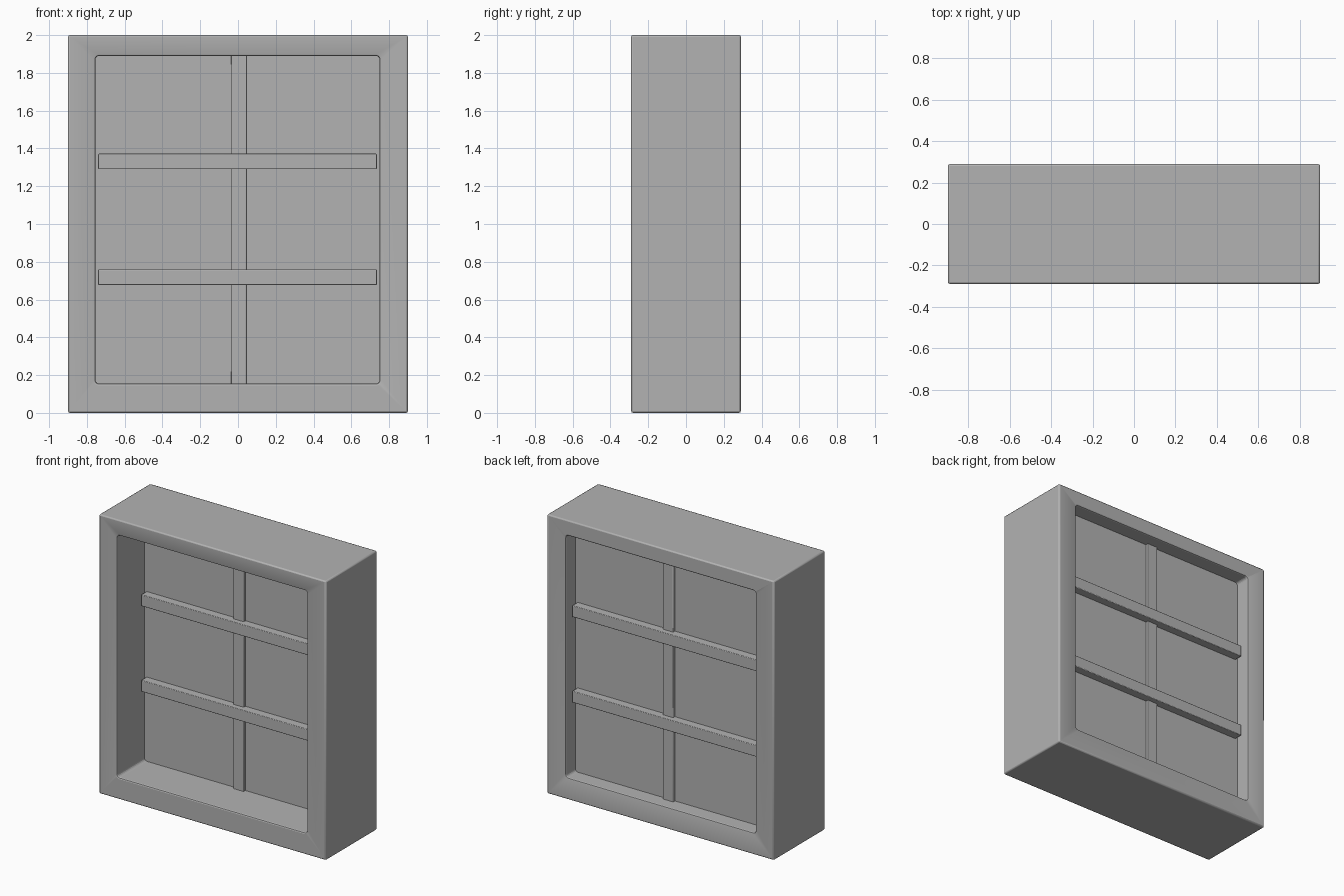
import bpy
import bmesh

if "Cube" in bpy.data.objects:
    bpy.data.objects.remove(bpy.data.objects["Cube"], do_unlink=True)

GREY = (0.45, 0.45, 0.45, 1)
grey = bpy.data.materials.new("plain grey")
grey.use_nodes = True
grey.diffuse_color = GREY
grey.node_tree.nodes["Principled BSDF"].inputs["Base Color"].default_value = GREY


def box(name, x, y, z):
    """Box from (min, max) ranges along each axis."""
    bm = bmesh.new()
    bmesh.ops.create_cube(bm, size=1)
    for v in bm.verts:
        v.co = [r[0] if c < 0 else r[1] for c, r in zip(v.co, (x, y, z))]
    mesh = bpy.data.meshes.new(name)
    bm.to_mesh(mesh)
    bm.free()
    mesh.materials.append(grey)
    obj = bpy.data.objects.new(name, mesh)
    bpy.context.collection.objects.link(obj)
    return obj


def soften(obj, width, segments=2):
    bevel = obj.modifiers.new("soft edges", "BEVEL")
    bevel.width = width
    bevel.segments = segments
    bevel.limit_method = "ANGLE"
    bpy.ops.object.select_all(action="DESELECT")
    obj.select_set(True)
    bpy.context.view_layer.objects.active = obj
    bpy.ops.object.shade_smooth_by_angle()


OPEN_X, OPEN_Z = (-0.755, 0.75), (0.155, 1.89)

# Opening cutter with rounded corners along its depth
cutter = box("opening_cutter", OPEN_X, (-0.5, 0.5), OPEN_Z)
bm = bmesh.new()
bm.from_mesh(cutter.data)
depth_edges = [e for e in bm.edges
               if abs(e.verts[0].co.y - e.verts[1].co.y) > 0.5]
bmesh.ops.bevel(bm, geom=depth_edges, offset=0.02, segments=4,
                profile=0.5, affect="EDGES")
bm.to_mesh(cutter.data)
bm.free()
cutter.hide_render = True
cutter.hide_set(True)

# Deep outer frame
frame = box("frame", (-0.9, 0.9), (-0.29, 0.29), (0, 2))
cut = frame.modifiers.new("opening", "BOOLEAN")
cut.operation = "DIFFERENCE"
cut.solver = "EXACT"
cut.object = cutter
soften(frame, 0.01)

# Pane set towards the back, reaching into the frame
box("pane", (-0.77, 0.765), (0.02, 0.18), (0.14, 1.905))

# Upright and crossbars pass through the pane
soften(box("upright_bar", (-0.038, 0.045), (0.0, 0.2), (0.145, 1.9)), 0.004)
for name, z in (("lower_crossbar", 0.677), ("upper_crossbar", 1.29)):
    soften(box(name, (-0.74, 0.735), (-0.04, 0.24), (z, z + 0.082)), 0.004)
